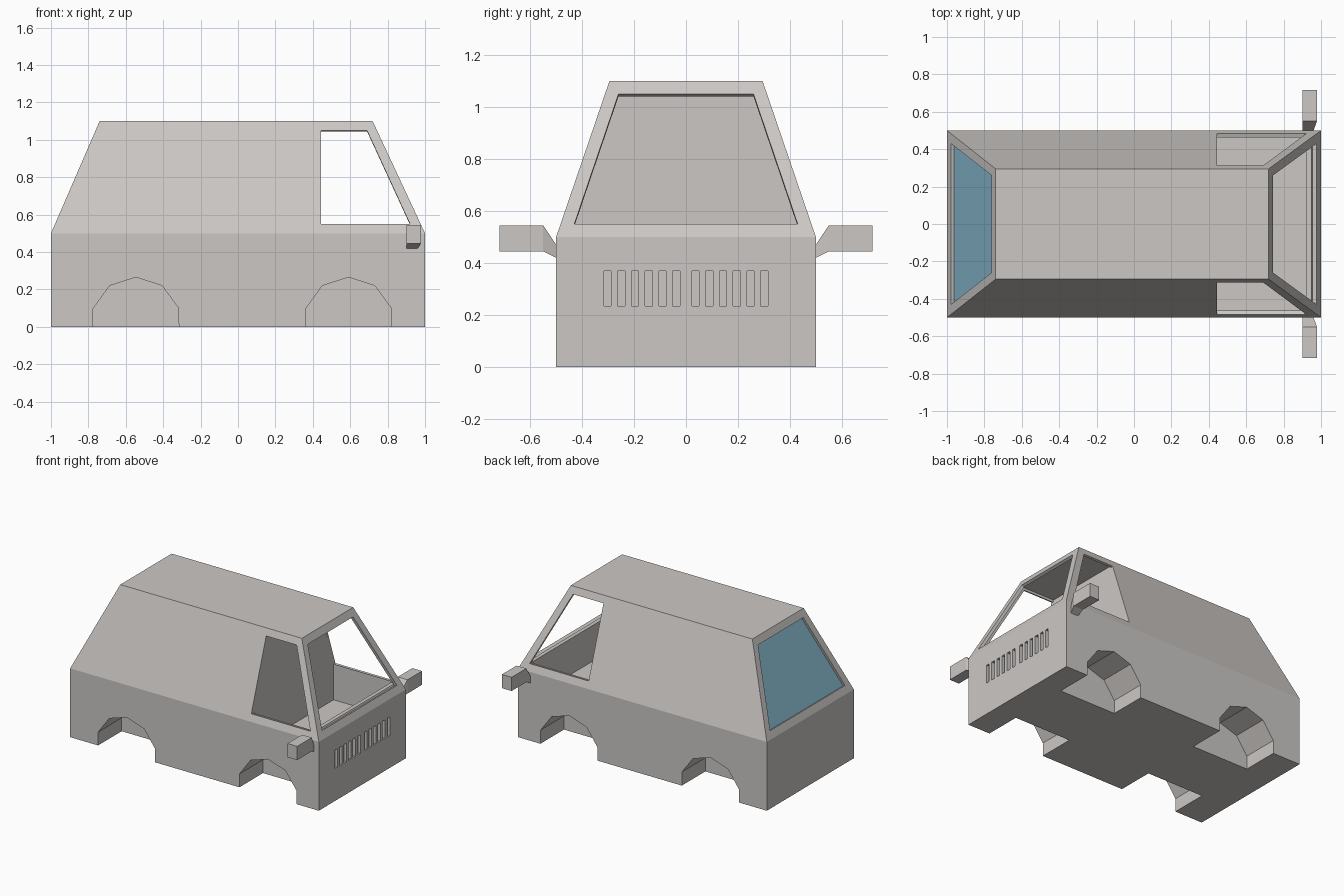
import bpy, bmesh
from mathutils import Vector

if "Cube" in bpy.data.objects:
    bpy.data.objects.remove(bpy.data.objects["Cube"])


def material(name, rgb):
    m = bpy.data.materials.new(name)
    m.diffuse_color = (*rgb, 1)
    m.use_nodes = True
    m.node_tree.nodes["Principled BSDF"].inputs["Base Color"].default_value = m.diffuse_color
    return m


body_paint = material("warm grey paint", (0.60, 0.575, 0.555))
glass_blue = material("blue glass", (0.25, 0.50, 0.64))


def loft(bm, rings):
    """Closed solid through a list of rings with equal point counts."""
    rows = [[bm.verts.new(p) for p in ring] for ring in rings]
    n = len(rows[0])
    faces = [bm.faces.new(rows[0]), bm.faces.new(rows[-1])]
    for a, b in zip(rows, rows[1:]):
        for i in range(n):
            j = (i + 1) % n
            faces.append(bm.faces.new((a[i], a[j], b[j], b[i])))
    bmesh.ops.recalc_face_normals(bm, faces=faces)


def make(name, solids, mat):
    bm = bmesh.new()
    for rings in solids:
        loft(bm, rings)
    me = bpy.data.meshes.new(name)
    bm.to_mesh(me)
    bm.free()
    me.materials.append(mat)
    ob = bpy.data.objects.new(name, me)
    bpy.context.collection.objects.link(ob)
    return ob


def rect(x0, x1, y, z):
    return [(x0, -y, z), (x1, -y, z), (x1, y, z), (x0, y, z)]


def offset(points, normal, inner, outer):
    """Two rings, shifted along a wall normal."""
    n = Vector(normal).normalized()
    return [[Vector(p) + n * d for p in points] for d in (inner, outer)]


# Wall surfaces of the tapered cabin above the waistline
def front_x(z): return 1 - 0.28 * (z - 0.5) / 0.6
def rear_x(z): return -1 + 0.26 * (z - 0.5) / 0.6
def side_y(z): return 0.5 - 0.205 * (z - 0.5) / 0.6


LOW, HIGH = 0.55, 1.05

# Van shell
body = make("van_body", [[rect(-1, 1, 0.5, 0), rect(-1, 1, 0.5, 0.5),
                          rect(-0.74, 0.72, 0.295, 1.1)]], body_paint)

# Driver's cab: tapered upper space and footwell
top = 1.06
cab_upper = [rect(0.4445, front_x(z) - 0.024, side_y(z) - 0.016, z) for z in (LOW, top)]
cab_lower = [rect(0.4445, 0.92, 0.463, z) for z in (0.29, 0.56)]

openings = []
for s in (-1, 1):
    # Side window
    pts = [(x, s * side_y(z), z) for x, z in
           ((0.445, LOW), (0.92, LOW), (0.69, HIGH), (0.445, HIGH))]
    openings.append(offset(pts, (0, s * 0.6, 0.205), -0.018, 0.06))
    # Wheel arches
    for cx in (-0.546, 0.591):
        arch = [(-0.229, -0.1), (-0.229, 0.097), (-0.14, 0.22), (0, 0.265),
                (0.14, 0.22), (0.228, 0.1), (0.231, -0.1)]
        openings.append([[(cx + x, s * y, z) for x, z in arch] for y in (0.23, 0.6)])
    # Grille slots
    for i in range(6):
        y = (-0.302 if s < 0 else 0.037) + i * 0.0528
        openings.append([[(x, y - 0.014, 0.235), (x, y + 0.014, 0.235),
                          (x, y + 0.014, 0.37), (x, y - 0.014, 0.37)] for x in (0.97, 1.1)])


def end_window(fx):
    return [(fx(LOW), -0.43, LOW), (fx(LOW), 0.43, LOW),
            (fx(HIGH), 0.26, HIGH), (fx(HIGH), -0.26, HIGH)]


# Windscreen opening and rear window recess
rear_normal = (-0.6, 0, 0.26)
openings.append(offset(end_window(front_x), (0.6, 0, 0.28), -0.026, 0.06))
openings.append(offset(end_window(rear_x), rear_normal, -0.022, 0.06))

# Cut everything out of the shell
for name, solids in (("cab_space", [cab_upper]), ("footwell_space", [cab_lower]),
                     ("body_openings", openings)):
    cutter = make(name, solids, body_paint)
    cutter.hide_render = True
    mod = body.modifiers.new(name, 'BOOLEAN')
    mod.operation = 'DIFFERENCE'
    mod.solver = 'EXACT'
    mod.object = cutter
    bpy.context.view_layer.update()
    dg = bpy.context.evaluated_depsgraph_get()
    cut = bpy.data.meshes.new_from_object(body.evaluated_get(dg))
    body.modifiers.clear()
    body.data = cut
    bpy.data.objects.remove(cutter)

# Rear window pane
make("rear_window", [offset(end_window(rear_x), rear_normal, -0.023, -0.017)], glass_blue)

# Wing mirrors with tapered arms
for s, side in ((-1, "right"), (1, "left")):
    sections = [(0.5, 0.96, 0.42, 0.47), (0.55, 0.978, 0.445, 0.545),
                (0.717, 0.978, 0.445, 0.545)]
    make(side + "_wing_mirror",
         [[[(0.9, s * y, z0), (x1, s * y, z0), (x1, s * y, z1), (0.9, s * y, z1)]
           for y, x1, z0, z1 in sections]], body_paint)
